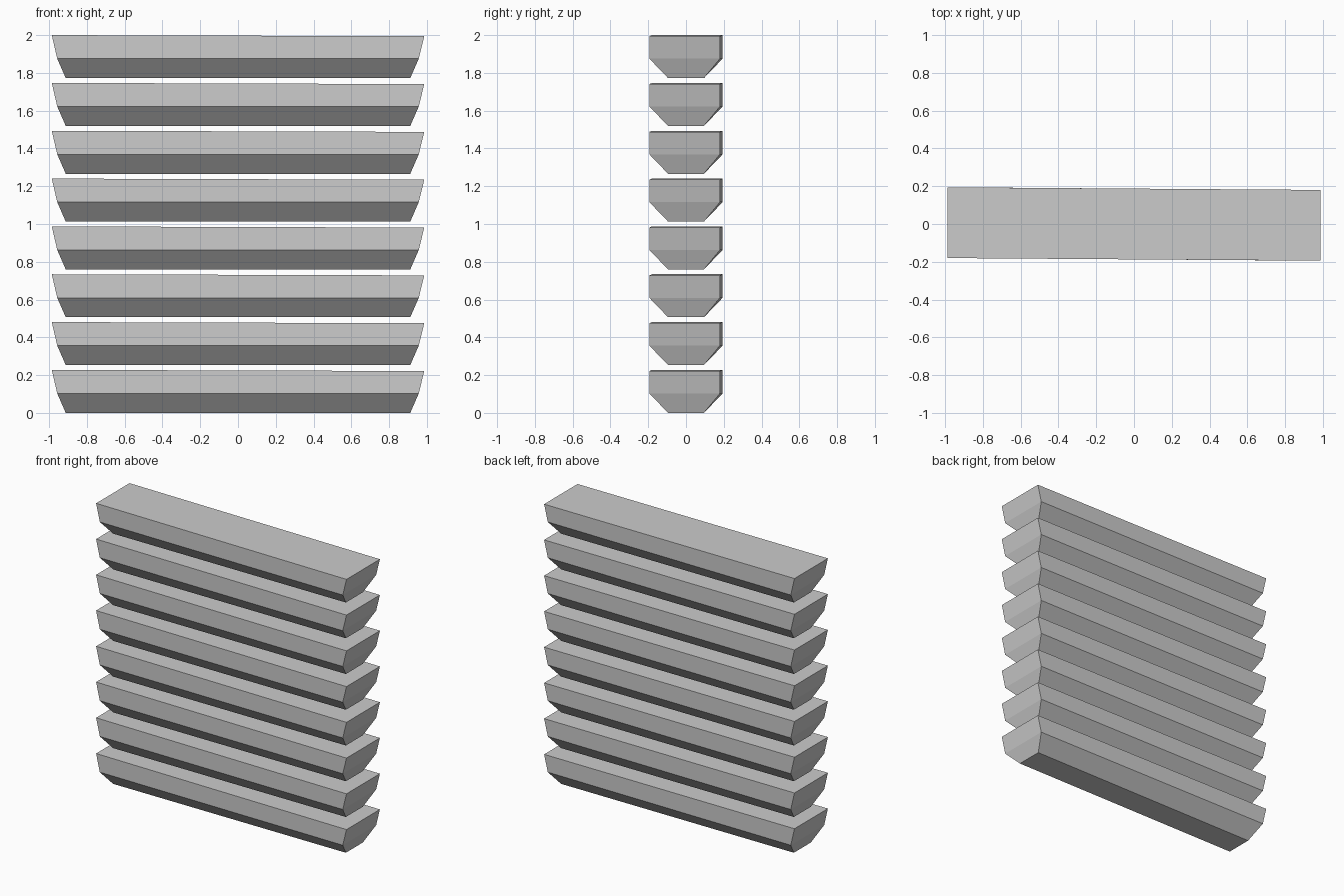
import bpy, bmesh, math

if "Cube" in bpy.data.objects:
    bpy.data.objects.remove(bpy.data.objects["Cube"])

PITCH = 0.2532
HEIGHT = 2 - 7 * PITCH
# levels: half length, half depth, height, end-to-end skew in y, tilt in z
LEVELS = [(0.912, 0.095, 0.0, 0.0, 0.0),
          (0.957, 0.187, 0.103, 0.007, 0.0),
          (0.986, 0.187, HEIGHT - 0.003, 0.007, 0.003)]


def make_slat(name, z0):
    bm = bmesh.new()
    rings = []
    for hx, hy, z, skew, tilt in LEVELS:
        rings.append([bm.verts.new((sx * hx, sy * hy - sx * skew, z0 + z - sx * tilt))
                      for sx, sy in ((-1, -1), (1, -1), (1, 1), (-1, 1))])
    # tapered sides
    for low, high in zip(rings, rings[1:]):
        for i in range(4):
            j = (i + 1) % 4
            bm.faces.new((low[i], low[j], high[j], high[i]))
    # flat bottom and top
    bm.faces.new(rings[0][::-1])
    bm.faces.new(rings[-1])
    bmesh.ops.recalc_face_normals(bm, faces=bm.faces)
    mesh = bpy.data.meshes.new(name)
    bm.to_mesh(mesh)
    bm.free()
    bpy.context.collection.objects.link(bpy.data.objects.new(name, mesh))


# stack of eight separate slats
for k in range(8):
    make_slat(f"slat_{k + 1}", k * PITCH)
